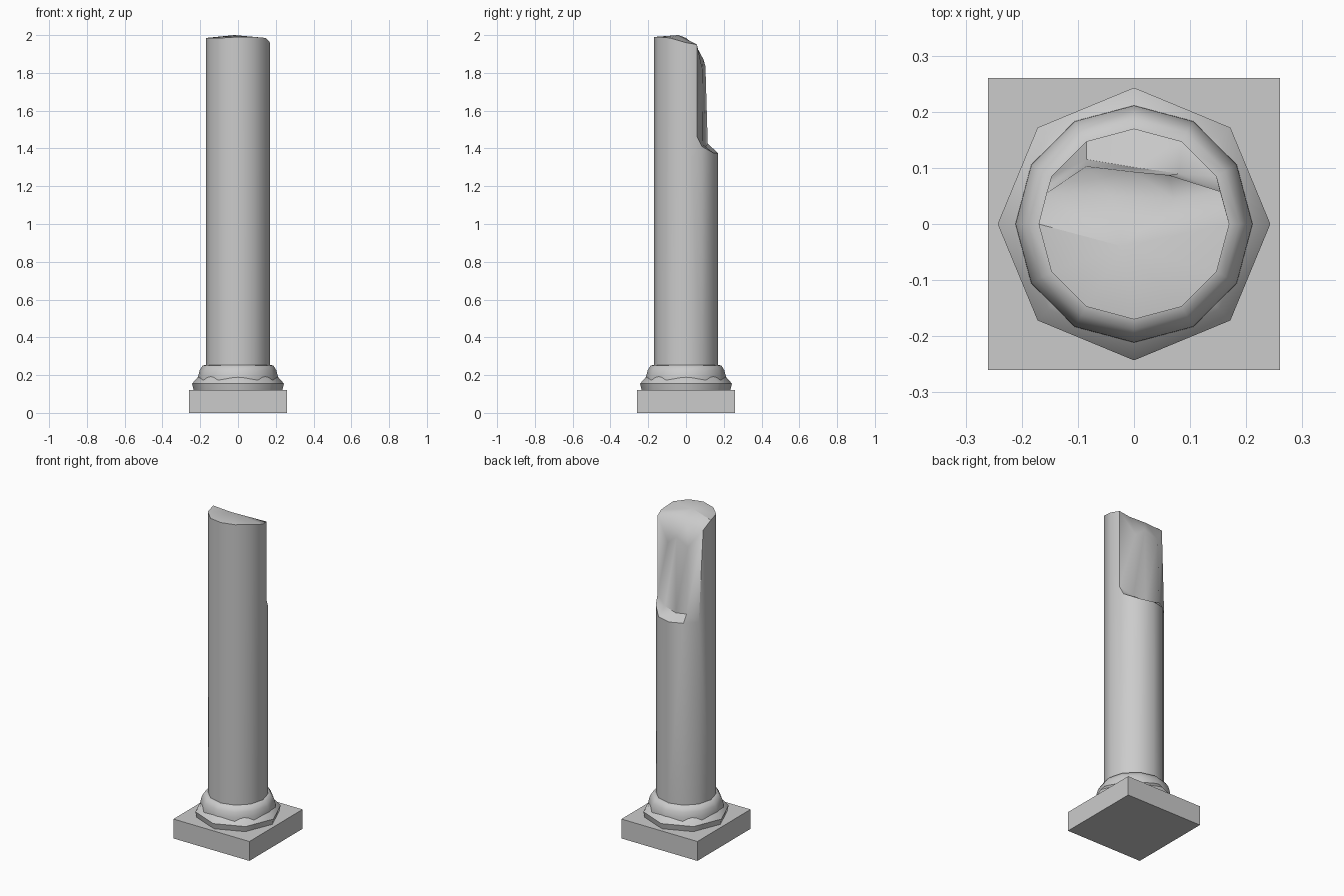
import bpy
import bmesh
from math import cos, sin, radians, pi

old = bpy.data.objects.get("Cube")
if old:
    bpy.data.objects.remove(old)

stone = bpy.data.materials.new("grey_stone")
stone.use_nodes = True
GREY = (0.6, 0.6, 0.6, 1)
stone.diffuse_color = GREY
stone.node_tree.nodes["Principled BSDF"].inputs["Base Color"].default_value = GREY


def finish(name, bm, angle=None):
    """Turn a bmesh into a named, shaded stone object."""
    bmesh.ops.recalc_face_normals(bm, faces=bm.faces)
    mesh = bpy.data.meshes.new(name)
    bm.to_mesh(mesh)
    bm.free()
    mesh.materials.append(stone)
    obj = bpy.data.objects.new(name, mesh)
    bpy.context.collection.objects.link(obj)
    if angle:
        bpy.ops.object.select_all(action='DESELECT')
        obj.select_set(True)
        bpy.context.view_layer.objects.active = obj
        bpy.ops.object.shade_smooth_by_angle(angle=radians(angle))


def lathe(name, profile, sides, angle):
    """Stack of polygon rings, each (radius, height), capped at both ends."""
    bm = bmesh.new()
    rings = [[bm.verts.new((r * cos(2 * pi * k / sides), r * sin(2 * pi * k / sides), z))
              for k in range(sides)] for r, z in profile]
    for low, high in zip(rings, rings[1:]):
        for k in range(sides):
            n = (k + 1) % sides
            bm.faces.new((low[k], low[n], high[n], high[k]))
    bm.faces.new(rings[0])
    bm.faces.new(rings[-1])
    finish(name, bm, angle)


# Square plinth
bm = bmesh.new()
bmesh.ops.create_cube(bm, size=1)
for v in bm.verts:
    v.co = (v.co.x * 0.52, v.co.y * 0.52, (v.co.z + 0.5) * 0.12)
finish("plinth", bm)

# Moulded foot: coarse lower roll, finer upper roll
lathe("lower_roll", [(0.235, 0.12), (0.243, 0.155), (0.215, 0.187), (0.19, 0.2)], 8, 50)
lathe("upper_roll", [(0.212, 0.165), (0.211, 0.195), (0.203, 0.225), (0.188, 0.25), (0.165, 0.256)], 12, 50)

# Broken shaft
bm = bmesh.new()
R = 0.17


def on_ring(k, z):
    return bm.verts.new((R * cos(k * pi / 6), R * sin(k * pi / 6), z))


def points(*coords):
    return [bm.verts.new(c) for c in coords]


foot = [on_ring(k, 0.25) for k in range(12)]
ledge = {k: on_ring(k, z) for k, z in zip(range(1, 6), (1.41, 1.375, 1.375, 1.38, 1.38))}
rim = {k: on_ring(k, z) for k, z in zip(range(6, 13), (1.985, 1.985, 1.985, 1.99, 1.99, 1.985, 1.96))}

# Ends of the break, inner foot of the wall, jagged wall top, worn crown
right_low, right_high, left_high = points((0.154, 0.058, 1.465), (0.154, 0.058, 1.95), (-0.156, 0.055, 1.94))
wall_foot = points((0.08, 0.09, 1.42), (0, 0.101, 1.405), (-0.085, 0.115, 1.425))
jag = points((0.063, 0.087, 1.82), (0, 0.093, 1.87), (-0.085, 0.103, 1.835))
crown_right, crown_left, peak = points((0.07, 0.045, 1.95), (-0.04, 0.05, 1.95), (-0.02, -0.04, 2.0))

# Outer skin of the shaft
for k in range(6, 12):
    bm.faces.new((foot[k], foot[(k + 1) % 12], rim[k + 1], rim[k]))
for k in range(1, 5):
    bm.faces.new((foot[k], foot[k + 1], ledge[k + 1], ledge[k]))
bm.faces.new((foot[0], foot[1], ledge[1], right_low, right_high, rim[12]))
bm.faces.new((foot[5], foot[6], rim[6], left_high, ledge[5]))
bm.faces.new(foot)

# Ledge left by the break
inner = [right_low] + wall_foot + [ledge[5]]
outer = [ledge[k] for k in range(1, 6)]
for i in range(4):
    loop = [outer[i], outer[i + 1], inner[i + 1], inner[i]]
    bm.faces.new(list(dict.fromkeys(loop)))

# Upright broken wall
top = [right_high] + jag + [left_high]
for i in range(4):
    bm.faces.new((inner[i], inner[i + 1], top[i + 1], top[i]))

# Worn crown: sloped back, then a fan round the peak
for tri in ((right_high, jag[0], crown_right), (jag[0], jag[1], crown_right),
            (jag[1], crown_left, crown_right), (jag[1], jag[2], crown_left),
            (jag[2], left_high, crown_left)):
    bm.faces.new(tri)
edge = [left_high] + [rim[k] for k in range(6, 13)] + [right_high, crown_right, crown_left]
for a, b in zip(edge, edge[1:] + edge[:1]):
    bm.faces.new((a, b, peak))
finish("broken_shaft", bm, 40)
